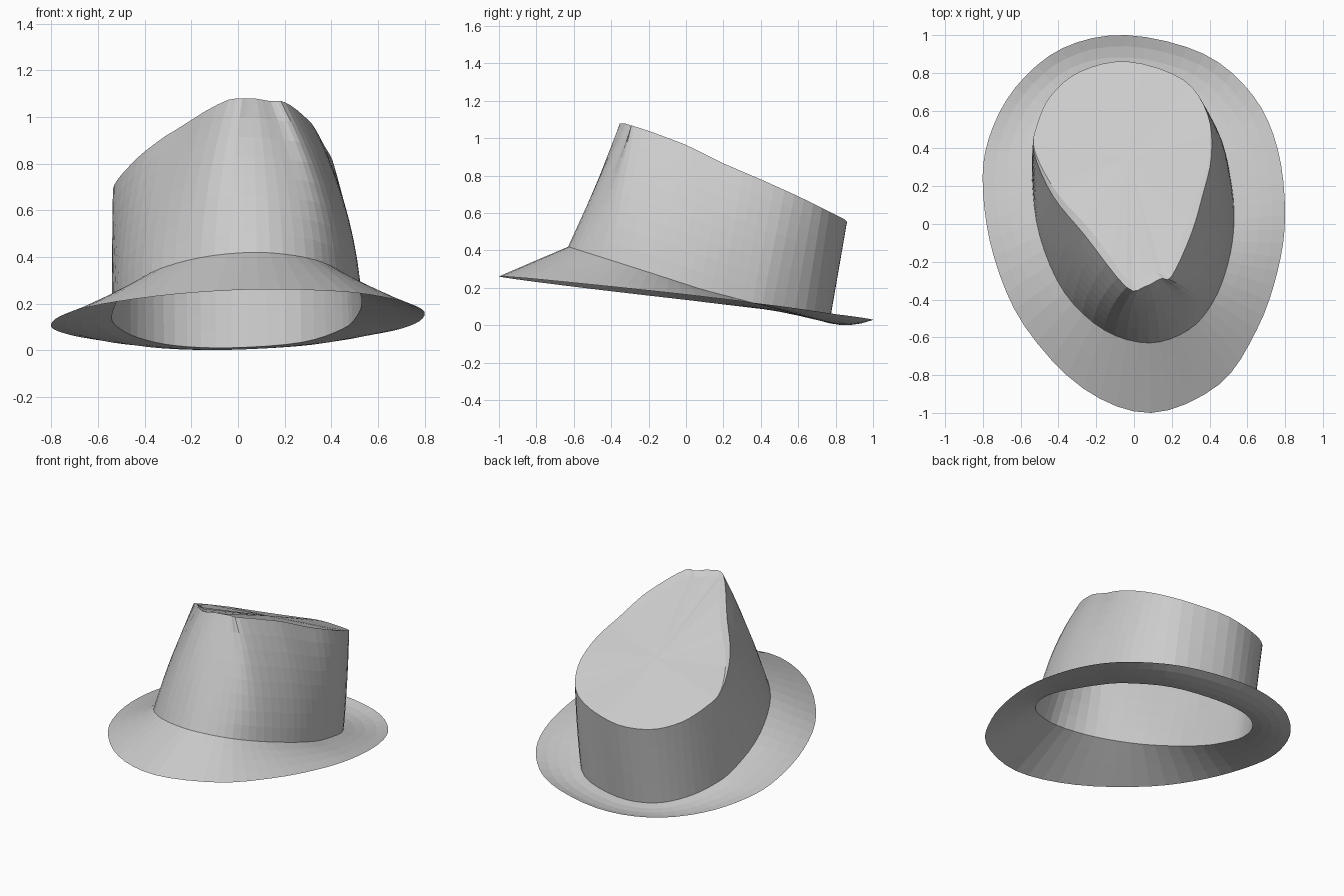
import bpy
import bmesh
from mathutils import Vector

if "Cube" in bpy.data.objects:
    bpy.data.objects.remove(bpy.data.objects["Cube"])

SUB = 4  # segments between outline points

# Plan outlines (x, y), counter-clockwise from the front centre
OUTER = [(.09, -1), (.45, -.85), (.65, -.56), (.76, -.25), (.8, .05), (.76, .4), (.63, .68), (.37, .9),
         (-.04, 1), (-.38, .93), (-.63, .72), (-.77, .45), (-.8, .18), (-.74, -.18), (-.58, -.54), (-.27, -.87)]
BASE = [(.08, -.63), (.29, -.56), (.42, -.41), (.5, -.2), (.53, .02), (.51, .25), (.45, .46), (.27, .68),
        (-.03, .765), (-.27, .73), (-.43, .6), (-.52, .42), (-.54, .25), (-.5, -.06), (-.37, -.36), (-.16, -.56)]
TOP = [(.06, -.33), (.14, -.29), (.2, -.275), (.3, -.06), (.36, .14), (.41, .36), (.39, .58), (.26, .765),
       (-.03, .86), (-.28, .81), (-.44, .68), (-.515, .52), (-.53, .38), (-.43, .15), (-.26, -.06), (-.04, -.335)]

# Height along the hat (y, z) for each outline
OUTER_Z = [(-1, .26), (0, .15), (.5, .09), (.8, .05), (1, .03)]
BASE_Z = [(-.63, .42), (-.25, .30), (.09, .19), (.36, .12), (.77, .01)]
TOP_Z = [(-.33, 1.08), (-.2, 1.04), (0, .965), (.2, .865), (.4, .78), (.6, .69), (.86, .56)]


def height(profile, y):
    y = min(max(y, profile[0][0]), profile[-1][0])
    for (y0, z0), (y1, z1) in zip(profile, profile[1:]):
        if y <= y1:
            return z0 + (z1 - z0) * (y - y0) / (y1 - y0)
    return profile[-1][1]


def loop(points, profile, tilt_left=0.0, tilt_right=0.0):
    """Smooth closed curve through the outline, lifted to its heights."""
    n, out = len(points), []
    for i in range(n):
        a, b, c, d = (Vector(points[(i + k) % n]) for k in (-1, 0, 1, 2))
        for s in range(SUB):
            t = s / SUB
            p = .5 * (2 * b + (c - a) * t + (2 * a - 5 * b + 4 * c - d) * t * t
                      + (3 * b - a - 3 * c + d) * t ** 3)
            tilt = tilt_left if p.x < 0 else tilt_right
            out.append(Vector((p.x, p.y, height(profile, p.y) + tilt * p.x)))
    return out


def loft(name, rings, centre=None):
    """Skin a stack of closed rings, optionally closing the last to a point."""
    bm = bmesh.new()
    vs = [[bm.verts.new(p) for p in r] for r in rings]
    n = len(rings[0])
    for lo, hi in zip(vs, vs[1:]):
        for i in range(n):
            j = (i + 1) % n
            bm.faces.new((lo[i], lo[j], hi[j], hi[i]))
    if centre is not None:
        c = bm.verts.new(centre)
        for i in range(n):
            bm.faces.new((vs[-1][i], vs[-1][(i + 1) % n], c))
    mesh = bpy.data.meshes.new(name)
    bm.to_mesh(mesh)
    bm.free()
    obj = bpy.data.objects.new(name, mesh)
    bpy.context.collection.objects.link(obj)
    return obj


outer = loop(OUTER, OUTER_Z, .018, .018)
base = loop(BASE, BASE_Z)
top = loop(TOP, TOP_Z, .15)

# Brim: gently dished towards the back
brim_rings = []
for t in (0, .25, .5, .75, 1):
    brim_rings.append([o.lerp(b, t) - Vector((0, 0, .07 * t * (1 - t) * max(0, o.y)))
                       for o, b in zip(outer, base)])
loft("brim", brim_rings)

# Crown wall: bulges where it leans in sideways, straight at front and back
wall_rings = []
for k in range(9):
    t = k / 8
    wall_rings.append([b.lerp(p, t) + Vector(((b.x - p.x) * .75 * t * (1 - t), 0, 0))
                       for b, p in zip(base, top)])
loft("crown_wall", wall_rings)

# Crown top: narrow lip at front and sides, then a sloping panel
centre = Vector((-.03, .35, .775))
lip = []
for p in top:
    k = min(1, max(0, (.45 - p.y) / .4))
    q = p + Vector((centre.x - p.x, (centre.y - p.y) * .3, 0)).normalized() * .04 * k
    lip.append(q - Vector((0, 0, .025 * k)))
panel = [[p.lerp(centre, t) for p in lip] for t in (0, .2, .4, .6, .8)]
loft("crown_top", [top] + panel, centre)
